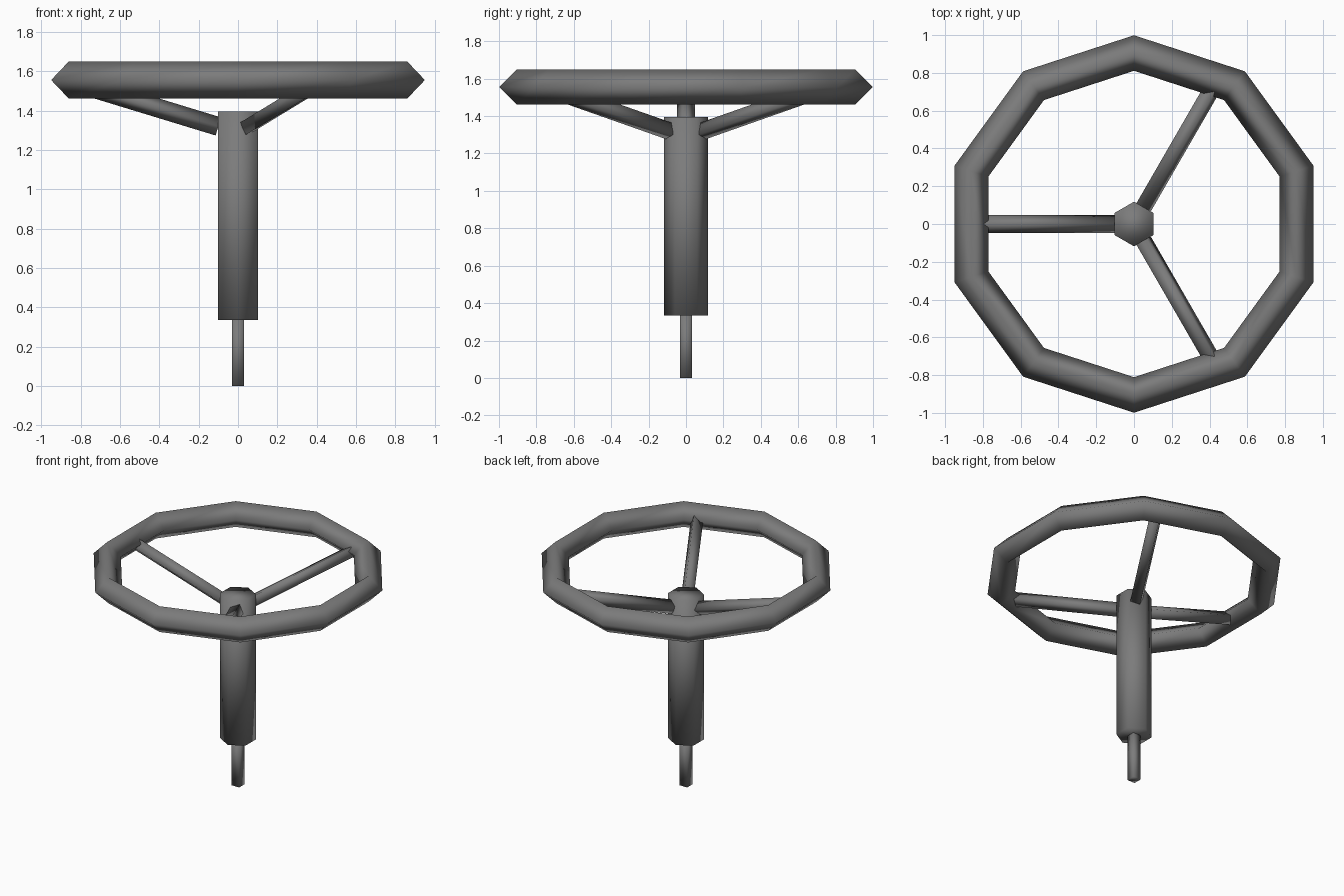
import bpy, bmesh, math
from mathutils import Vector

if "Cube" in bpy.data.objects:
    bpy.data.objects.remove(bpy.data.objects["Cube"])

metal = bpy.data.materials.new("dark_grey_metal")
metal.diffuse_color = (0.2, 0.2, 0.2, 1)
metal.use_nodes = True
metal.node_tree.nodes["Principled BSDF"].inputs["Base Color"].default_value = metal.diffuse_color


def make_object(name, bm):
    bmesh.ops.recalc_face_normals(bm, faces=bm.faces)
    mesh = bpy.data.meshes.new(name)
    bm.to_mesh(mesh)
    bm.free()
    mesh.materials.append(metal)
    for p in mesh.polygons:
        p.use_smooth = True
    obj = bpy.data.objects.new(name, mesh)
    bpy.context.collection.objects.link(obj)
    return obj


def prism(name, start, end, u, v, radius, sides, turn):
    """Closed bar between two points; turn is the angle of the first corner from u to v."""
    bm = bmesh.new()
    loops = []
    for p in (start, end):
        loop = []
        for i in range(sides):
            a = turn + 2 * math.pi * i / sides
            loop.append(bm.verts.new(p + radius * (math.cos(a) * u + math.sin(a) * v)))
        loops.append(loop)
    for i in range(sides):
        j = (i + 1) % sides
        bm.faces.new((loops[0][i], loops[0][j], loops[1][j], loops[1][i]))
    for loop in loops:
        bm.faces.new(loop)
    return make_object(name, bm)


X, Y = Vector((1, 0, 0)), Vector((0, 1, 0))

# Upright column and thin square stem below it
prism("column", Vector((0, 0, 0.335)), Vector((0, 0, 1.395)), X, Y, 0.118, 6, math.pi / 2)
prism("stem", Vector((0, 0, 0)), Vector((0, 0, 0.36)), X, Y, 0.0445, 4, math.pi / 4)

# Ten-sided wheel rim with a diamond section
bm = bmesh.new()
N, R, r, Z = 10, 0.905, 0.094, 1.555
rings = []
for i in range(N):
    a = math.pi / 2 + 2 * math.pi * i / N
    rings.append([bm.verts.new(((R + dr) * math.cos(a), (R + dr) * math.sin(a), Z + dz))
                  for dr, dz in ((r, 0), (0, r), (-r, 0), (0, -r))])
for i in range(N):
    p, q = rings[i], rings[(i + 1) % N]
    for k in range(4):
        m = (k + 1) % 4
        bm.faces.new((p[k], q[k], q[m], p[m]))
make_object("wheel_rim", bm)

# Three rising spokes; the two right-hand ones are twisted about their length
for name, deg, twist in (("spoke_left", 180, 0), ("spoke_back", 60, -24), ("spoke_front", -60, 24)):
    a = math.radians(deg)
    out = Vector((math.cos(a), math.sin(a), 0))
    side = Vector((-math.sin(a), math.cos(a), 0))
    start = out * 0.1 + Vector((0, 0, 1.319))
    end = out * 0.84 + Vector((0, 0, 1.319 + 0.305 * 0.74))
    up = (end - start).normalized().cross(side)
    prism(name, start, end, up, side, 0.048, 4, math.radians(twist))
